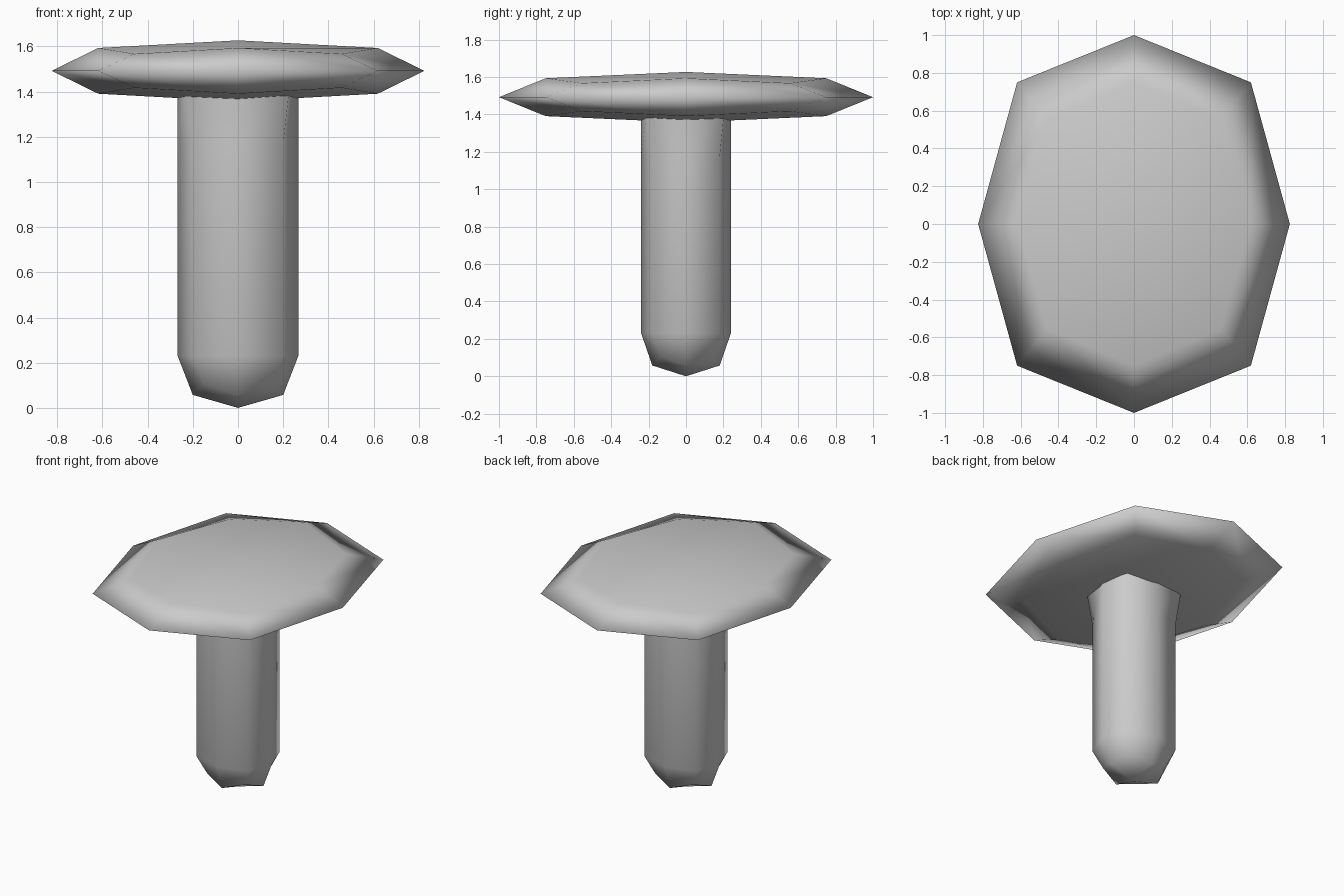
import bpy, bmesh
from mathutils import Vector

if "Cube" in bpy.data.objects:
    bpy.data.objects.remove(bpy.data.objects["Cube"])


def rounded_block(size, center):
    """Cube divided once and pulled in at edges and corners, like a once-smoothed box."""
    bm = bmesh.new()
    bmesh.ops.create_cube(bm, size=2)
    bmesh.ops.subdivide_edges(bm, edges=bm.edges[:], cuts=1, use_grid_fill=True)
    pull = {1: 1.0, 2: 0.75, 3: 5 / 9}
    for v in bm.verts:
        n = sum(abs(c) > 0.5 for c in v.co)
        v.co = Vector([c * pull[n] * s + o for c, s, o in zip(v.co, size, center)])
    return bm


def finish(bm, name):
    bmesh.ops.recalc_face_normals(bm, faces=bm.faces[:])
    for f in bm.faces:
        f.smooth = True
    me = bpy.data.meshes.new(name)
    bm.to_mesh(me)
    bm.free()
    ob = bpy.data.objects.new(name, me)
    bpy.context.collection.objects.link(ob)
    return ob


# Flat cap on top
finish(rounded_block((0.825, 1.0, 0.135), (0, 0, 1.492)), "cap")

# Stem: lower half of a rounded block drawn upward, corners flaring into the cap
MID = 0.23
bm = rounded_block((0.267, 0.24, MID), (0, 0, MID))
bmesh.ops.delete(bm, geom=[v for v in bm.verts if v.co.z > MID + 0.01], context='VERTS')
for z, flare in ((1.17, 1.0), (1.44, 1.15)):
    rim = [e for e in bm.edges if e.is_boundary]
    new = bmesh.ops.extrude_edge_only(bm, edges=rim)["geom"]
    for v in new:
        if isinstance(v, bmesh.types.BMVert):
            v.co.z = z
            if abs(v.co.x) > 0.01 and abs(v.co.y) > 0.01:
                v.co.x *= flare
                v.co.y *= flare
finish(bm, "stem")
